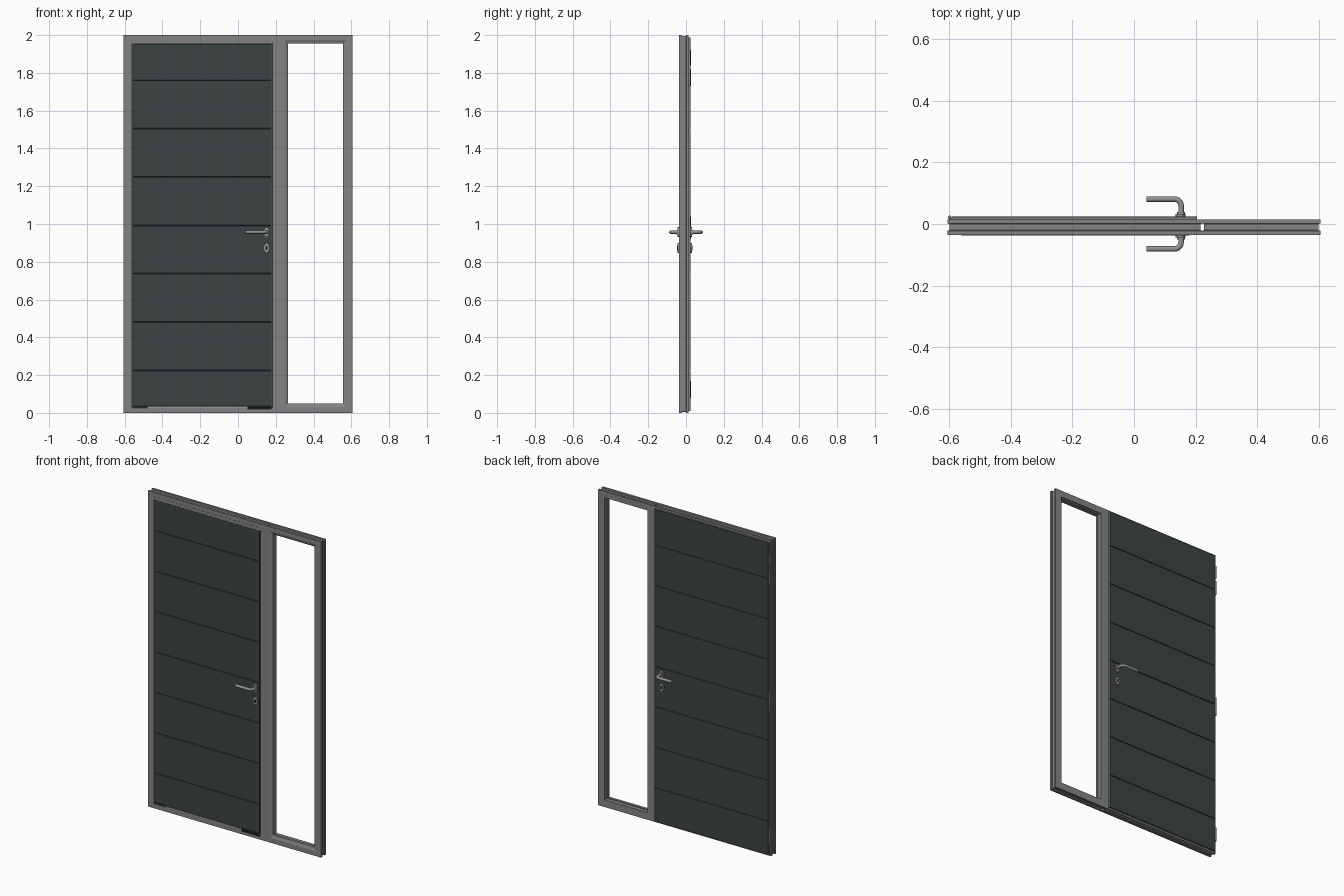
import bpy, bmesh, math
from mathutils import Vector, Matrix

if "Cube" in bpy.data.objects:
    bpy.data.objects.remove(bpy.data.objects["Cube"])


def material(name, rgb):
    m = bpy.data.materials.new(name)
    m.diffuse_color = (*rgb, 1)
    m.use_nodes = True
    m.node_tree.nodes["Principled BSDF"].inputs["Base Color"].default_value = m.diffuse_color
    return m


GREY = material("frame_grey", (0.23, 0.23, 0.23))
PANEL = material("panel_anthracite", (0.046, 0.056, 0.056))
STEEL = material("handle_steel", (0.30, 0.30, 0.30))
BLACK = material("seal_black", (0.012, 0.012, 0.012))


def finish(name, bm, mat, smooth=False):
    bmesh.ops.recalc_face_normals(bm, faces=bm.faces)
    me = bpy.data.meshes.new(name)
    bm.to_mesh(me)
    bm.free()
    me.materials.append(mat)
    ob = bpy.data.objects.new(name, me)
    bpy.context.collection.objects.link(ob)
    if smooth:
        bpy.context.view_layer.objects.active = ob
        ob.select_set(True)
        bpy.ops.object.shade_smooth_by_angle(angle=math.radians(35))
        ob.select_set(False)
    return ob


def box(name, x0, x1, y0, y1, z0, z1, mat):
    bm = bmesh.new()
    bmesh.ops.create_cube(bm, size=1)
    for v in bm.verts:
        v.co = Vector(((x0 + x1) / 2 + v.co.x * (x1 - x0),
                       (y0 + y1) / 2 + v.co.y * (y1 - y0),
                       (z0 + z1) / 2 + v.co.z * (z1 - z0)))
    return finish(name, bm, mat)


def mitred_frame(name, x0, x1, z0, z1, wl, wr, wt, wb, profile):
    """Sweep a (width fraction, y) profile round a rectangle with mitred corners."""
    bm = bmesh.new()
    rings = []
    for x, z, dx, dz in ((x0, z0, wl, wb), (x1, z0, -wr, wb),
                         (x1, z1, -wr, -wt), (x0, z1, wl, -wt)):
        rings.append([bm.verts.new((x + f * dx, y, z + f * dz)) for f, y in profile])
    n = len(profile)
    for i in range(4):
        a, b = rings[i], rings[(i + 1) % 4]
        for j in range(n):
            k = (j + 1) % n
            bm.faces.new((a[j], a[k], b[k], b[j]))
    return finish(name, bm, mat=GREY)


def plank_panel(name, x0, x1, y_face, y_inner, z0, z1, joints):
    """Slab with horizontal V joints on the y_face side, extruded along x."""
    s = 1 if y_inner > y_face else -1
    pts = [(y_inner, z0), (y_face, z0)]
    for z in joints:
        pts += [(y_face, z - 0.0025), (y_face + s * 0.004, z), (y_face, z + 0.0025)]
    pts += [(y_face, z1), (y_inner, z1)]
    bm = bmesh.new()
    f = bm.faces.new([bm.verts.new((x0, y, z)) for y, z in pts])
    ext = bmesh.ops.extrude_face_region(bm, geom=[f])
    for v in ext["geom"]:
        if isinstance(v, bmesh.types.BMVert):
            v.co.x = x1
    return finish(name, bm, PANEL)


def disc(name, x, z, y0, y1, rx, rz, mat):
    """Oval plate whose axis runs along y."""
    bm = bmesh.new()
    bmesh.ops.create_cone(bm, cap_ends=True, segments=32, radius1=1, radius2=1, depth=1)
    for v in bm.verts:
        v.co = Vector((x + rx * v.co.x, (y0 + y1) / 2 + v.co.z * (y1 - y0), z + rz * v.co.y))
    return finish(name, bm, mat, True)


def pin(name, x, y, z0, z1, r, mat):
    bm = bmesh.new()
    bmesh.ops.create_cone(bm, cap_ends=True, segments=16, radius1=r, radius2=r, depth=z1 - z0,
                          matrix=Matrix.Translation((x, y, (z0 + z1) / 2)))
    return finish(name, bm, mat, True)


def tube(name, path, r, mat, seg=16):
    """Round bar along a path lying in a horizontal plane."""
    bm = bmesh.new()
    path = [Vector(p) for p in path]
    up, rings = Vector((0, 0, 1)), []
    for i, p in enumerate(path):
        t = (path[min(i + 1, len(path) - 1)] - path[max(i - 1, 0)]).normalized()
        side = t.cross(up)
        rings.append([bm.verts.new(p + r * (math.cos(a) * side + math.sin(a) * up))
                      for a in (2 * math.pi * k / seg for k in range(seg))])
    for a, b in zip(rings, rings[1:]):
        for k in range(seg):
            bm.faces.new((a[k], a[(k + 1) % seg], b[(k + 1) % seg], b[k]))
    bm.faces.new(rings[0])
    bm.faces.new(rings[-1])
    return finish(name, bm, mat, True)


# Fixed frames: grooved outer edge, sloped inner front edge
PROFILE = [(0, -0.036), (0.6, -0.036), (1, -0.029), (1, -0.012), (0.9, -0.012), (0.9, 0.014),
           (0, 0.014), (0, 0.002), (0.13, 0.0), (0.13, -0.02), (0, -0.022)]
FLAT = [(0, -0.036), (0.95, -0.036), (1, -0.034), (1, 0.014), (0, 0.014),
        (0, 0.002), (0.13, 0.0), (0.13, -0.02), (0, -0.022)]
mitred_frame("door_frame", -0.606, 0.222, 0, 2, 0.046, 0.042, 0.045, 0.028, FLAT)
mitred_frame("sidelight_frame", 0.222, 0.606, 0, 2, 0.043, 0.050, 0.045, 0.050, PROFILE)
box("top_rail_bead", -0.56, 0.18, -0.037, -0.03, 1.955, 1.975, GREY)

# Door leaf: dark planked panels either side of a grey sash
JOINTS = [0.225 + 0.256 * i for i in range(7)]
plank_panel("front_panel", -0.558, 0.178, -0.0365, 0.016, 0.038, 1.954, JOINTS)
box("sash_rim", -0.598, 0.205, 0.0145, 0.0215, 0.010, 1.988, GREY)
plank_panel("back_panel", -0.592, 0.204, 0.025, 0.0205, 0.011, 1.987, JOINTS)

# Seals and threshold
box("bottom_seal", -0.558, 0.178, -0.030, 0.012, 0.026, 0.039, BLACK)
box("threshold_strip", -0.48, 0.05, -0.0365, -0.028, 0.026, 0.034, STEEL)
box("threshold_drain_cap", 0.05, 0.178, -0.038, -0.034, 0.018, 0.028, BLACK)

# Hinges on the left back edge
for i, (z0, z1) in enumerate(((0.08, 0.17), (0.92, 1.04), (1.73, 1.82), (1.84, 1.92))):
    pin(f"hinge_pin_{i}", -0.599, 0.0215, z0, z1, 0.006, GREY)
    box(f"hinge_leaf_{i}", -0.602, -0.585, 0.013, 0.019, z0, z1, BLACK)

# Lever handles and key plates on both sides
for side, s, face in (("front", -1, 0.0365), ("back", 1, 0.025)):
    hx, hz, reach, bend = 0.153, 0.957, 0.081, 0.022
    path = [(hx, s * face, hz), (hx, s * (reach - bend), hz)]
    for k in range(1, 9):
        a = math.pi / 2 * k / 8
        path.append((hx - bend + bend * math.cos(a), s * (reach - bend + bend * math.sin(a)), hz))
    path.append((0.04, s * reach, hz))
    tube(f"{side}_lever", path, 0.009, STEEL)
    for part, z in (("handle", hz), ("key", 0.873)):
        y0, y1 = s * (face - 0.002), s * (face + 0.008)
        disc(f"{side}_{part}_plate", 0.151, z, min(y0, y1), max(y0, y1), 0.016, 0.026, STEEL)
    y0, y1 = s * face, s * (face + 0.014)
    disc(f"{side}_handle_collar", hx, hz, min(y0, y1), max(y0, y1), 0.0125, 0.0125, STEEL)
    y0, y1 = s * face, s * (face + 0.010)
    disc(f"{side}_lock_barrel", 0.151, 0.873, min(y0, y1), max(y0, y1), 0.006, 0.012, BLACK)
